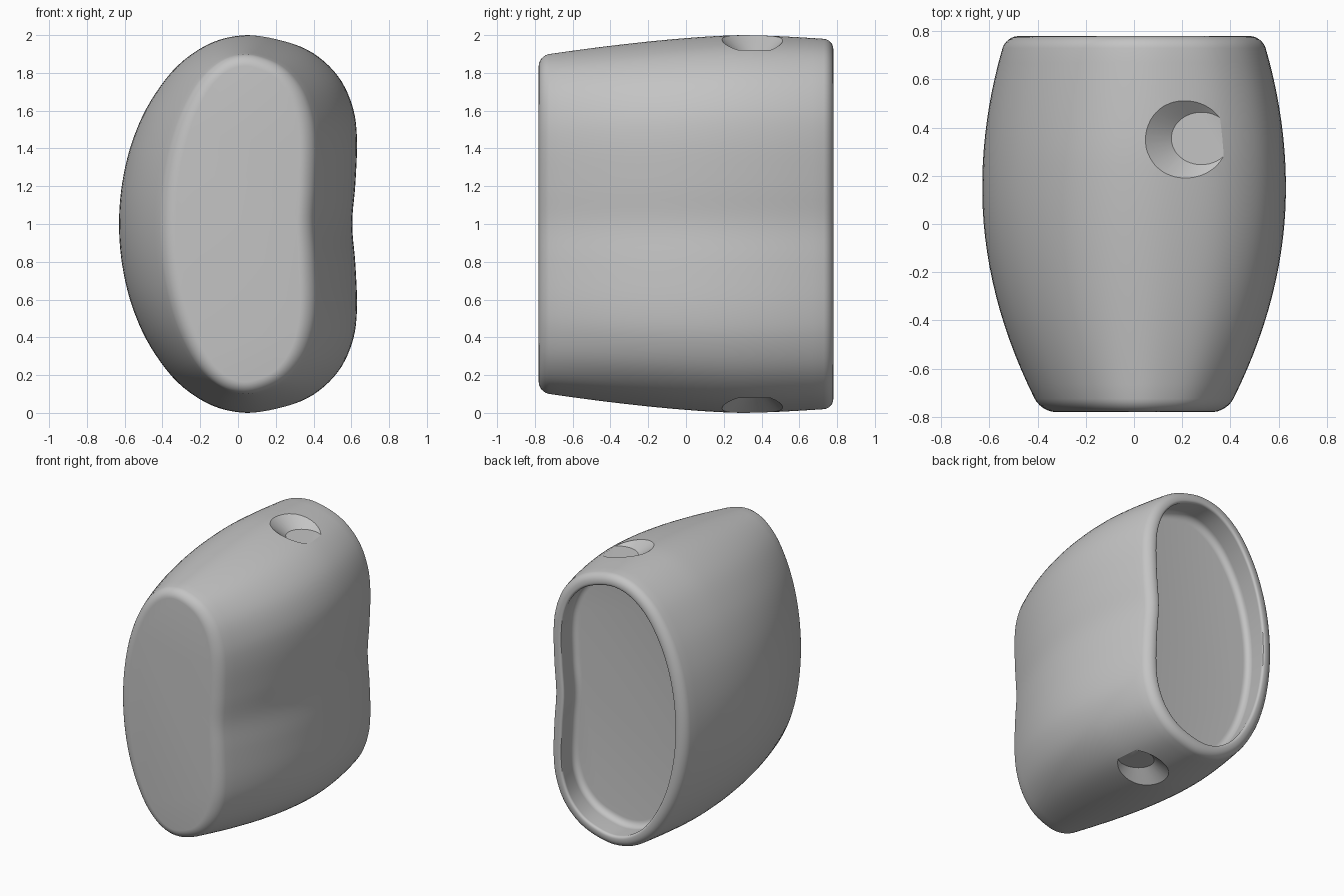
import bpy, bmesh, math
from mathutils import Vector, Matrix

if "Cube" in bpy.data.objects:
    bpy.data.objects.remove(bpy.data.objects["Cube"])

grey = bpy.data.materials.new("plain_grey")
grey.use_nodes = True
colour = (0.55, 0.55, 0.55, 1)
grey.diffuse_color = colour
grey.node_tree.nodes["Principled BSDF"].inputs["Base Color"].default_value = colour

# Upper half of the bean outline (x, height above the middle), mirrored below
half = [(-.63, 0), (-.613, .22), (-.56, .44), (-.465, .65), (-.32, .84), (-.14, .96),
        (.05, 1), (.24, .972), (.4, .905), (.53, .785), (.605, .63), (.63, .46),
        (.622, .22), (.605, 0)]
loop = half + [(x, -z) for x, z in half[-2:0:-1]]


def smooth_loop(points, steps):
    """Closed Catmull-Rom curve through the points."""
    pts, out, n = [Vector(p) for p in points], [], len(points)
    for i in range(n):
        a, b, c, d = (pts[(i + k) % n] for k in (-1, 0, 1, 2))
        for s in range(steps):
            t = s / steps
            out.append(0.5 * (2 * b + (c - a) * t + (2 * a - 5 * b + 4 * c - d) * t ** 2
                              + (3 * b - a - 3 * c + d) * t ** 3))
    return out


outline = smooth_loop(loop, 5)
N = len(outline)


def section(y, inset=0.0):
    """Outline scaled for its depth y, then moved inward by inset."""
    sx = (0.63 - (0.284 if y < .15 else 0.25) * (y - .15) ** 2) / 0.63
    sz = 1 - (0.097 if y < .3 else 0.07) * abs(y - .3) ** 1.5
    pts = [Vector((p.x * sx, p.y * sz)) for p in outline]
    ring = []
    for i, p in enumerate(pts):
        t = (pts[(i + 1) % N] - pts[i - 1]).normalized()
        q = p + Vector((t.y, -t.x)) * inset
        ring.append((q.x, y, 1 + q.y))
    return ring


# Lengthwise path: rounded front edge, barrel side, rounded lip, recess
FRONT, BACK, DEPTH, WALL = -.78, .78, .21, .08
path = []


def fillet(y, inset, r, start, end, steps=6):
    for k in range(steps + 1):
        a = math.radians(start + (end - start) * k / steps)
        path.append((y + r * math.sin(a), inset - r * math.cos(a)))


fillet(FRONT + .055, .055, .055, -90, 0)
path += [(FRONT + .055 + (BACK - FRONT - .105) * k / 24, 0) for k in range(1, 24)]
fillet(BACK - .05, .05, .05, 0, 90)
fillet(BACK - .02, WALL - .02, .02, 90, 180, 4)
fillet(BACK - DEPTH + .05, WALL + .05, .05, 0, -90)

bm = bmesh.new()
rings = [[bm.verts.new(co) for co in section(y, i)] for y, i in path]
for a, b in zip(rings, rings[1:]):
    for i in range(N):
        j = (i + 1) % N
        bm.faces.new((a[i], a[j], b[j], b[i]))
bm.faces.new(rings[0])
bm.faces.new(rings[-1])
bmesh.ops.recalc_face_normals(bm, faces=bm.faces)
mesh = bpy.data.meshes.new("housing")
bm.to_mesh(mesh)
bm.free()
housing = bpy.data.objects.new("housing", mesh)
bpy.context.collection.objects.link(housing)
mesh.materials.append(grey)


# Conical seats sunk in the top and the bottom
def seat_cutter(name, side):
    bm = bmesh.new()
    bmesh.ops.create_cone(bm, cap_ends=True, segments=64, radius1=.125, radius2=.37,
                          depth=.18)
    bmesh.ops.transform(bm, verts=bm.verts, matrix=Matrix.Diagonal((1, .87, side, 1)))
    bmesh.ops.translate(bm, verts=bm.verts, vec=(.28, .355, 1 + side * 1.01))
    bmesh.ops.recalc_face_normals(bm, faces=bm.faces)
    me = bpy.data.meshes.new(name)
    bm.to_mesh(me)
    bm.free()
    me.materials.append(grey)
    ob = bpy.data.objects.new(name, me)
    bpy.context.collection.objects.link(ob)
    return ob


bpy.ops.object.select_all(action="DESELECT")
bpy.context.view_layer.objects.active = housing
housing.select_set(True)
for name, side in (("top_seat_cutter", 1), ("bottom_seat_cutter", -1)):
    cutter = seat_cutter(name, side)
    mod = housing.modifiers.new(name, "BOOLEAN")
    mod.operation, mod.solver, mod.object = "DIFFERENCE", "EXACT", cutter
    bpy.ops.object.modifier_apply(modifier=mod.name)
    bpy.data.objects.remove(cutter)

bpy.ops.object.shade_smooth_by_angle(angle=math.radians(30))
